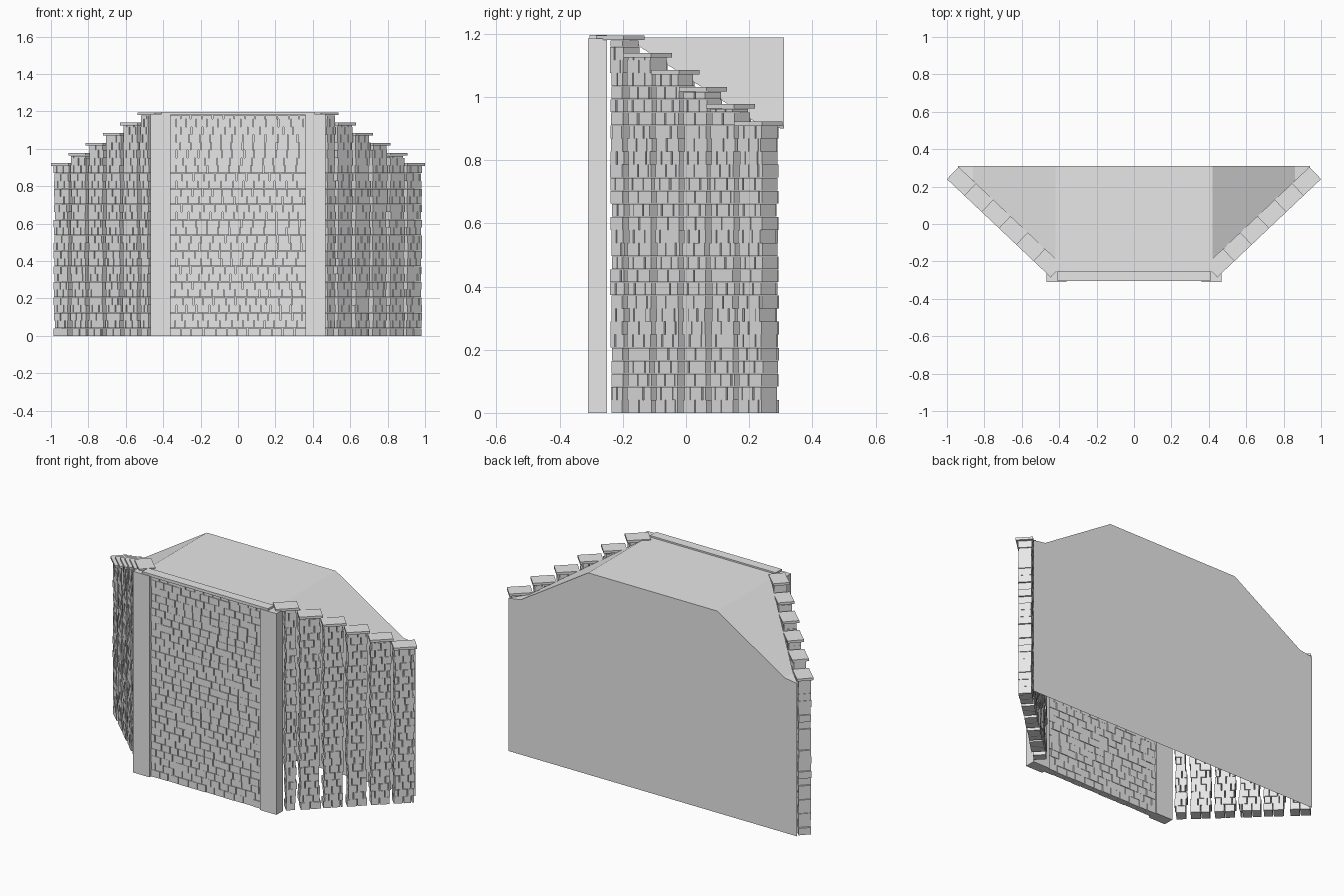
import bpy, bmesh, math, random
from mathutils import Matrix, Vector

random.seed(4)
cube = bpy.data.objects.get("Cube")
if cube:
    bpy.data.objects.remove(cube)

stone = bpy.data.materials.new("light_grey_stone")
stone.use_nodes = True
GREY = (0.8, 0.8, 0.8, 1)
stone.diffuse_color = GREY
stone.node_tree.nodes["Principled BSDF"].inputs["Base Color"].default_value = GREY

ROW = 0.0414      # brick course height
TOP = 1.18        # underside of the coping
STEP = 0.1273     # length of one wing step
ANGLE = math.atan2(0.0875, 0.0925)


def finish(name, bm):
    mesh = bpy.data.meshes.new(name)
    bm.to_mesh(mesh)
    bm.free()
    mesh.materials.append(stone)
    obj = bpy.data.objects.new(name, mesh)
    bpy.context.collection.objects.link(obj)
    return obj


def box(bm, lo, hi, frame=Matrix()):
    """Box between two corners, given in a local frame."""
    lo, hi = Vector(lo), Vector(hi)
    size = Matrix.Diagonal((*(hi - lo), 1))
    bmesh.ops.create_cube(bm, size=1, matrix=frame @ Matrix.Translation((lo + hi) / 2) @ size)


def brick_wall(bm, start, end, front, back, top, brick, ragged=0, frame=Matrix()):
    """Courses of staggered bricks with open joints and a slightly uneven face."""
    row, z = 0, 0
    while z < top - 0.004:
        z_end = min(z + ROW, top)
        left = start + random.uniform(0, ragged)
        right = end - random.uniform(0, ragged)
        x = left
        width = brick * (0.5 if row % 2 else 1) * random.uniform(0.85, 1.15)
        while x < right - 0.006:
            x_end = min(x + width, right)
            if right - x_end < 0.012:
                x_end = right
            push = random.uniform(0, 0.004)
            box(bm, (x, front + push, z), (x_end - 0.004, back - push, z_end - 0.001), frame)
            x = x_end
            width = brick * random.uniform(0.85, 1.15)
        z = z_end
        row += 1


# Central brick panel between the pillars
bm = bmesh.new()
brick_wall(bm, -0.36, 0.364, -0.295, -0.255, TOP, 0.06)
finish("front_panel", bm)

# Coping along the top of the panel
bm = bmesh.new()
box(bm, (-0.41, -0.306, TOP), (0.41, -0.25, 1.197))
finish("front_coping", bm)

for side, label in ((1, "left"), (-1, "right")):
    # Plain corner pillar
    bm = bmesh.new()
    inner, outer = sorted((side * 0.36, side * 0.468))
    box(bm, (inner, -0.31, 0), (outer, -0.25, TOP + 0.005))
    finish(label + "_pillar", bm)

    # Stepped wing: six brick columns, each with a flat cap
    bricks, caps = bmesh.new(), bmesh.new()
    frame = Matrix.Translation((side * 0.445, -0.285, 0)) @ Matrix.Rotation(side * ANGLE, 4, "Z")
    for i in range(6):
        top = TOP - i * 0.0542
        ends = sorted((side * (i * STEP + 0.002), side * ((i + 1) * STEP - 0.005)))
        if i == 0:
            ends = sorted((side * 0.05, side * (STEP - 0.005)))
        brick_wall(bricks, *ends, 0.01, 0.083, top, 0.05, 0.012, frame)
        a, b = sorted((side * i * STEP, side * (i + 1) * STEP))
        box(caps, (a, 0, top), (b, 0.09, top + 0.014), frame)
    finish(label + "_wing_bricks", bricks)
    finish(label + "_wing_caps", caps)

# Earth fill: flat top, sloping shoulders and a sheer back, open underneath
BACK = 0.31
stations = ((0.42, -0.19, 1.188), (0.86, 0.232, 0.912), (0.94, 0.305, 0.9))
bm = bmesh.new()


def vert(x, y, z):
    return bm.verts.new((x, y, z))


rims = {}
for side in (1, -1):
    rims[side] = [(vert(side * x, y, z), vert(side * x, BACK, z)) for x, y, z in stations]
    for (f0, b0), (f1, b1) in zip(rims[side], rims[side][1:]):
        bm.faces.new((f0, f1, b1, b0) if side > 0 else (f0, b0, b1, f1))
right, left = rims[-1], rims[1]
bm.faces.new((vert(-0.42, -0.255, 1.188), vert(0.42, -0.255, 1.188),
              left[0][0], left[0][1], right[0][1], right[0][0]))
bm.faces.new([b for f, b in right[::-1]] + [b for f, b in left]
             + [vert(0.94, BACK, 0), vert(-0.94, BACK, 0)])
finish("earth_fill", bm)
